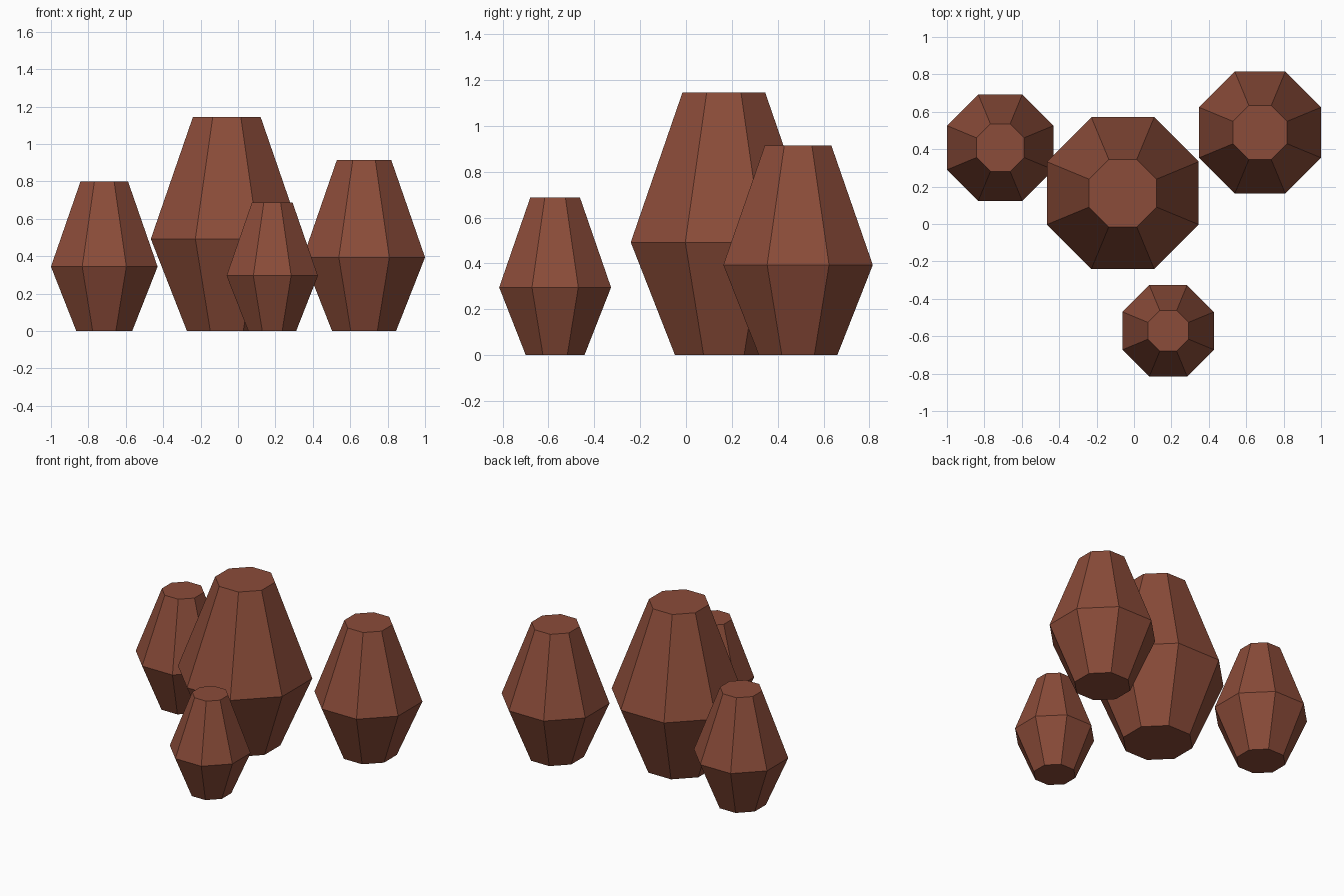
import bpy, bmesh, math

if "Cube" in bpy.data.objects:
    bpy.data.objects.remove(bpy.data.objects["Cube"])

# one flat reddish-brown colour
brown = bpy.data.materials.new("reddish_brown")
brown.diffuse_color = (0.258, 0.072, 0.041, 1.0)
brown.use_nodes = True
brown.node_tree.nodes["Principled BSDF"].inputs["Base Color"].default_value = brown.diffuse_color

SIDES = 8
# profile shared by every pod: (radius factor, height factor)
PROFILE = [(0.525, 0.0), (1.0, 0.43), (0.445, 1.0)]


def pod(name, x, y, apothem, height):
    """Eight-sided closed pod, widest below the middle, flat sides facing the axes."""
    bm = bmesh.new()
    rings = []
    for rf, hf in PROFILE:
        r = apothem * rf / math.cos(math.pi / SIDES)
        angles = [(i + 0.5) * math.tau / SIDES for i in range(SIDES)]
        rings.append([bm.verts.new((r * math.cos(a), r * math.sin(a), height * hf))
                      for a in angles])
    # side panels
    for low, high in zip(rings, rings[1:]):
        for i in range(SIDES):
            j = (i + 1) % SIDES
            bm.faces.new((low[i], low[j], high[j], high[i]))
    # flat bottom and top
    bm.faces.new(rings[0][::-1])
    bm.faces.new(rings[-1])
    mesh = bpy.data.meshes.new(name)
    bm.to_mesh(mesh)
    bm.free()
    mesh.materials.append(brown)
    obj = bpy.data.objects.new(name, mesh)
    obj.location = (x, y, 0)
    bpy.context.collection.objects.link(obj)


pod("large_pod", -0.06, 0.165, 0.406, 1.145)
pod("right_pod", 0.674, 0.489, 0.326, 0.915)
pod("left_pod", -0.715, 0.408, 0.285, 0.80)
pod("small_front_pod", 0.183, -0.571, 0.244, 0.687)
